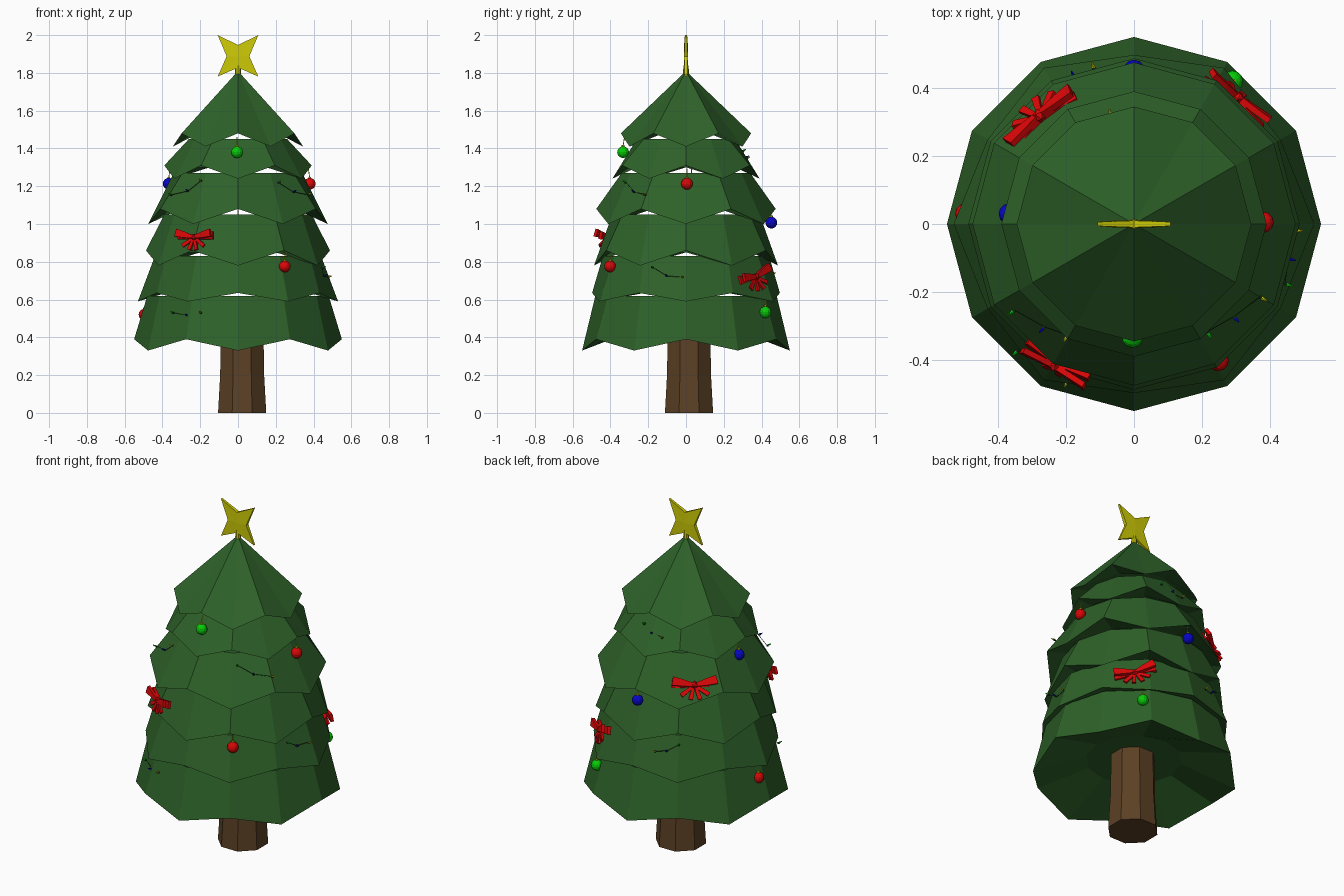
import bpy, bmesh, math
from mathutils import Matrix, Vector

if "Cube" in bpy.data.objects:
    bpy.data.objects.remove(bpy.data.objects["Cube"])

COLORS = {
    "needle_green": (0.027, 0.12, 0.022), "bark_brown": (0.105, 0.052, 0.018),
    "red": (0.7, 0.002, 0.002), "blue": (0.002, 0.002, 0.55),
    "green": (0.002, 0.6, 0.002), "yellow": (0.62, 0.6, 0.002),
    "wire_green": (0.01, 0.04, 0.01),
}
MATS = {}
for n, c in COLORS.items():
    MATS[n] = bpy.data.materials.new(n)
    MATS[n].diffuse_color = (*c, 1)


def finish(bm, name, color):
    bmesh.ops.remove_doubles(bm, verts=bm.verts, dist=1e-5)
    bmesh.ops.recalc_face_normals(bm, faces=bm.faces)
    me = bpy.data.meshes.new(name)
    bm.to_mesh(me)
    bm.free()
    me.materials.append(MATS[color])
    ob = bpy.data.objects.new(name, me)
    bpy.context.collection.objects.link(ob)
    return ob


def loft(bm, rings, caps=True):
    loops = [[bm.verts.new(p) for p in r] for r in rings]
    for a, b in zip(loops, loops[1:]):
        for i in range(len(a)):
            j = (i + 1) % len(a)
            bm.faces.new((a[i], a[j], b[j], b[i]))
    if caps:
        bm.faces.new(loops[0])
        bm.faces.new(loops[-1])


def ring(n, r, z_even, z_odd=None, r_odd=None, cx=0, cy=0, phase=0):
    z_odd = z_even if z_odd is None else z_odd
    r_odd = r_odd or r
    pts = []
    for i in range(n):
        a = phase + math.tau * i / n
        rr, z = (r_odd, z_odd) if i % 2 else (r, z_even)
        pts.append((cx + rr * math.cos(a), cy + rr * math.sin(a), z))
    return pts


def rod(bm, p0, p1, r0, r1, sides=6):
    p0, p1 = Vector(p0), Vector(p1)
    d = p1 - p0
    m = Matrix.Translation((p0 + p1) / 2) @ d.to_track_quat('Z', 'Y').to_matrix().to_4x4()
    bmesh.ops.create_cone(bm, cap_ends=True, segments=sides, radius1=r0, radius2=r1,
                          depth=d.length, matrix=m)


# Trunk
bm = bmesh.new()
loft(bm, [ring(8, r, z, cx=0.022, cy=0.016, phase=math.pi / 8)
          for r, z in ((0.138, 0), (0.126, 0.2), (0.121, 0.5))])
finish(bm, "trunk", "bark_brown")

# Foliage tiers: even and odd hem radius, even and odd hem z, top radius, top z, underside radius, underside z
TIERS = [
    (0.345, 0.345, 1.41, 1.48, 0.0, 1.81, 0.24, 1.48),
    (0.39, 0.39, 1.31, 1.24, 0.26, 1.45, 0.30, 1.30),
    (0.475, 0.475, 1.00, 1.08, 0.34, 1.27, 0.35, 1.08),
    (0.487, 0.487, 0.86, 0.78, 0.39, 1.05, 0.40, 0.85),
    (0.53, 0.497, 0.59, 0.635, 0.44, 0.83, 0.44, 0.635),
    (0.55, 0.55, 0.39, 0.33, 0.48, 0.62, 0.26, 0.455),
]
for k, (re, ro, ze, zo, tr, tz, ur, uz) in enumerate(TIERS):
    bm = bmesh.new()
    rings = [ring(12, ur, uz), ring(12, re, ze, zo, ro)]
    if tr:
        loft(bm, rings + [ring(12, tr, tz)])
    else:
        loft(bm, rings, caps=False)
        verts = list(bm.verts)
        apex = bm.verts.new((0, 0, tz))
        for i in range(12):
            bm.faces.new((verts[12 + i], verts[12 + (i + 1) % 12], apex))
        bm.faces.new(verts[:12])
    finish(bm, f"foliage_tier_{k + 1}", "needle_green")

# Thin four-pointed star and its stem
bm = bmesh.new()
zc = 1.888
outline = []
for i in range(4):
    a = math.pi / 4 + i * math.pi / 2
    b = a + math.pi / 4
    outline.append((0.152 * math.cos(a), 0.152 * math.sin(a) + (0.004 if i < 2 else 0), 0.006))
    outline.append((0.06 * math.cos(b), 0.06 * math.sin(b), 0.01))
loops = [[bm.verts.new((x, s * t, zc + z)) for x, z, t in outline] for s in (-1, 1)]
mids = [bm.verts.new((0, y, zc)) for y in (-0.011, 0.011)]
for i in range(8):
    j = (i + 1) % 8
    bm.faces.new((loops[0][i], loops[0][j], loops[1][j], loops[1][i]))
    for l, m in zip(loops, mids):
        bm.faces.new((l[i], l[j], m))
finish(bm, "star", "yellow")
bm = bmesh.new()
rod(bm, (0, 0, 1.77), (0, 0, 1.84), 0.016, 0.014, 8)
finish(bm, "star_stem", "yellow")

# Hanging baubles
BAUBLES = [
    ("green", -0.005, -0.333, 1.38), ("blue", -0.367, 0.03, 1.213), ("red", 0.38, 0.005, 1.213),
    ("red", 0.248, -0.402, 0.775), ("red", -0.495, 0.03, 0.52), ("blue", 0, 0.452, 1.007),
    ("green", 0.29, 0.42, 0.533),
]
for k, (col, x, y, z) in enumerate(BAUBLES):
    bm = bmesh.new()
    bmesh.ops.create_uvsphere(bm, u_segments=12, v_segments=8, radius=0.031,
                              matrix=Matrix.Translation((x, y, z)))
    finish(bm, f"bauble_{k + 1}", col)
    bm = bmesh.new()
    rod(bm, (x, y, z + 0.027), (x, y, z + 0.037), 0.008, 0.008)
    rod(bm, (x, y, z + 0.03), (x * 0.98, y * 0.98, z + 0.08), 0.002, 0.002, 4)
    finish(bm, f"bauble_hook_{k + 1}", "yellow")


# Ribbon bows: viewer's right is local +x, outward is local -y
def strip(bm, p0, p1, h0, h1, t):
    p0, p1 = Vector(p0), Vector(p1)
    d = (p1 - p0).normalized()
    up = Vector((-d.z, 0, d.x)).normalized()
    out = Vector((0, t / 2, 0))
    loft(bm, [[p + up * h + out, p + up * h - out, p - up * h - out, p - up * h + out]
              for p, h in ((p0, h0), ((p0 + p1) / 2, (h0 + h1) * 0.55), (p1, h1))])


def bow(name, x, y, z, facing, lean, roll, scale):
    bm = bmesh.new()
    for s in (-1, 1):
        strip(bm, (0.005 * s, -0.008, 0), (0.1 * s, -0.018, 0.02), 0.008, 0.02, 0.016)
        strip(bm, (0.005 * s, 0.004, 0), (0.1 * s, 0.012, 0.012), 0.008, 0.02, 0.016)
        strip(bm, (0.005 * s, 0, -0.004), (0.062 * s, -0.006, -0.045), 0.006, 0.01, 0.01)
        strip(bm, (0.003 * s, 0, -0.006), (0.022 * s, -0.01, -0.066), 0.005, 0.01, 0.01)
    bmesh.ops.create_icosphere(bm, subdivisions=1, radius=0.018,
                               matrix=Matrix.Translation((0, -0.006, 0)))
    m = (Matrix.Translation((x, y, z)) @ Matrix.Rotation(math.radians(facing + 90), 4, 'Z')
         @ Matrix.Rotation(math.radians(-lean), 4, 'X')
         @ Matrix.Rotation(math.radians(-roll), 4, 'Y') @ Matrix.Scale(scale, 4))
    bmesh.ops.transform(bm, matrix=m, verts=bm.verts)
    finish(bm, name, "red")


bow("bow_front", -0.23, -0.412, 0.93, -120, 10, 0, 1.05)
bow("bow_right", 0.3, 0.367, 0.72, 48, 10, 15, 1.12)
bow("bow_back", -0.275, 0.313, 1.115, 130, 33, 0, 1.2)

# Short strands of fairy lights, half sunk into the needles
STRANDS = [
    ((-0.36, -0.26, 1.155), (-0.27, -0.31, 1.175), (-0.2, -0.335, 1.23)),
    ((0.22, -0.325, 1.22), (0.3, -0.28, 1.17), (0.38, -0.22, 1.155)),
    ((-0.35, -0.38, 0.53), (-0.275, -0.43, 0.515), (-0.2, -0.47, 0.53)),
    ((0.455, -0.18, 0.77), (0.465, -0.105, 0.725), (0.485, -0.02, 0.718)),
    ((-0.24, 0.41, 0.785), (-0.18, 0.44, 0.745), (-0.12, 0.465, 0.735)),
    ((0.06, 0.305, 1.385), (0, 0.32, 1.35), (-0.07, 0.325, 1.345)),
]
for k, raw in enumerate(STRANDS):
    pts = [Vector((x * 0.975, y * 0.975, z)) for x, y, z in raw]
    bm = bmesh.new()
    for a, b in zip(pts, pts[1:]):
        rod(bm, a, b, 0.0015, 0.0015, 5)
    for p in pts:
        out = Vector((p.x, p.y, 0)).normalized()
        rod(bm, p, p + out * 0.01, 0.006, 0.006)
    finish(bm, f"light_wire_{k + 1}", "wire_green")
    for p, col in zip(pts, ("green", "blue", "yellow")):
        out = Vector((p.x, p.y, 0.15)).normalized()
        bm = bmesh.new()
        rod(bm, p + out * 0.008, p + out * 0.024, 0.006, 0.002)
        finish(bm, f"light_bulb_{col}_{k + 1}", col)

for m in bpy.data.materials:
    if m.users and not m.is_grease_pencil:
        m.use_nodes = True
        m.node_tree.nodes["Principled BSDF"].inputs["Base Color"].default_value = m.diffuse_color
